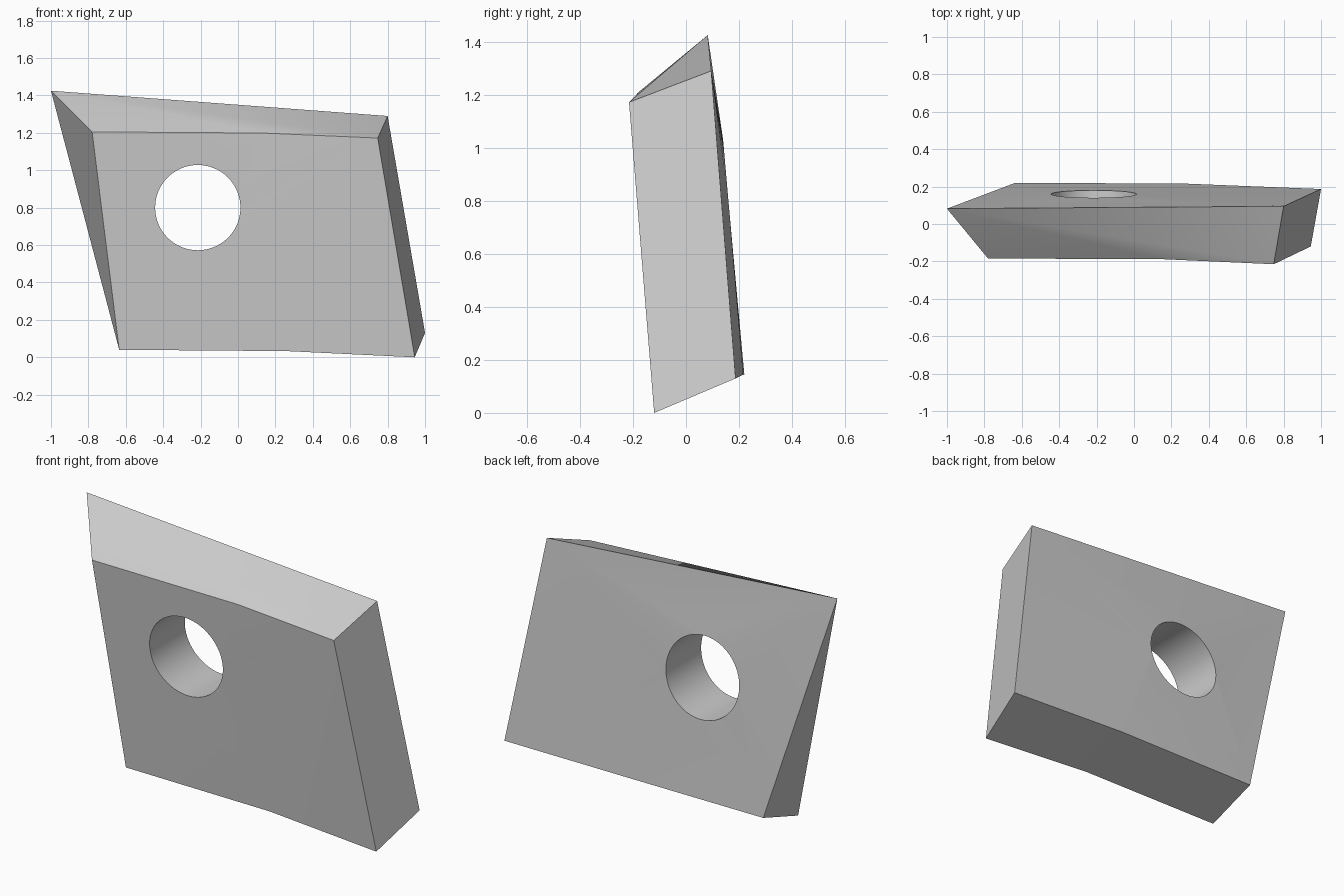
import bpy
import bmesh
import math

if "Cube" in bpy.data.objects:
    bpy.data.objects.remove(bpy.data.objects["Cube"], do_unlink=True)

HOLE_X, HOLE_Z, HOLE_R, SIDES = -0.215, 0.80, 0.228, 64

bm = bmesh.new()

# Front outline: top left, top bend, top right, bottom right, bottom bend, bottom left
front = [bm.verts.new(p) for p in (
    (-0.78, -0.185, 1.205), (0.13, -0.187, 1.199), (0.747, -0.215, 1.172),
    (0.945, -0.12, 0.0), (0.26, -0.092, 0.033), (-0.635, -0.09, 0.04))]

# Back outline: top left, top right, bottom right, bottom bend, bottom left
back = [bm.verts.new(p) for p in (
    (-1.0, 0.082, 1.425), (0.8, 0.095, 1.29),
    (1.0, 0.187, 0.13), (0.27, 0.216, 0.144), (-0.635, 0.22, 0.145))]


def rim(y_at):
    """Circle of the bore, laid on a sloping face."""
    ring = []
    for i in range(SIDES):
        a = math.tau * i / SIDES
        z = HOLE_Z + HOLE_R * math.sin(a)
        ring.append(bm.verts.new((HOLE_X + HOLE_R * math.cos(a), y_at(z), z)))
    return ring


def loop_edges(verts):
    return [bm.edges.get((a, b)) or bm.edges.new((a, b))
            for a, b in zip(verts, verts[1:] + verts[:1])]


front_rim = rim(lambda z: -0.187 + 0.084 * (1.2 - z))
back_rim = rim(lambda z: 0.14 + 0.087 * (1.03 - z))

# Large faces, each filled around the bore
for outline, ring, ny in ((front, front_rim, -1), (back, back_rim, 1)):
    bmesh.ops.triangle_fill(bm, use_beauty=True, normal=(0, ny, 0),
                            edges=loop_edges(outline) + loop_edges(ring))

# Bore wall
for i in range(SIDES):
    j = (i + 1) % SIDES
    bm.faces.new((front_rim[i], front_rim[j], back_rim[j], back_rim[i]))

# Top fan, right end, two-part underside and left end
f, b = front, back
for face in ((f[0], f[1], b[0]), (f[1], f[2], b[0]), (f[2], b[1], b[0]),
             (f[2], f[3], b[2], b[1]), (f[3], f[4], b[3], b[2]),
             (f[4], f[5], b[4], b[3]), (f[5], f[0], b[0], b[4])):
    bm.faces.new(face)

bmesh.ops.recalc_face_normals(bm, faces=bm.faces[:])
mesh = bpy.data.meshes.new("slanted_block")
bm.to_mesh(mesh)
bm.free()

block = bpy.data.objects.new("slanted_block", mesh)
bpy.context.collection.objects.link(block)

# Plain grey
grey = bpy.data.materials.new("plain_grey")
grey.use_nodes = True
color = (0.6, 0.6, 0.6, 1.0)
grey.diffuse_color = color
grey.node_tree.nodes["Principled BSDF"].inputs["Base Color"].default_value = color
mesh.materials.append(grey)

# Smooth bore and bends, sharp edges kept
bpy.ops.object.select_all(action="DESELECT")
block.select_set(True)
bpy.context.view_layer.objects.active = block
bpy.ops.object.shade_smooth_by_angle(angle=math.radians(30))
